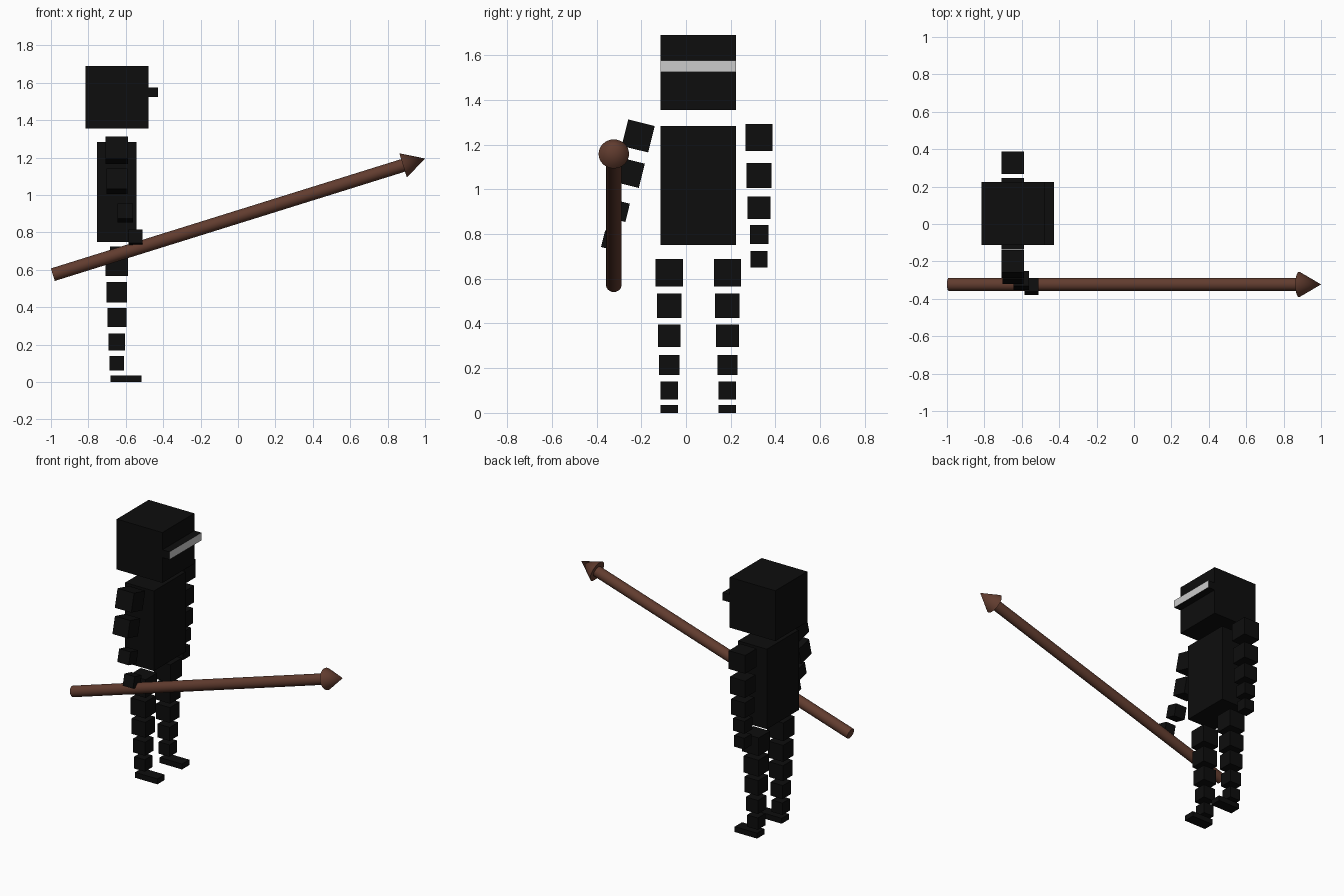
import bpy, math
from mathutils import Vector

if "Cube" in bpy.data.objects:
    bpy.data.objects.remove(bpy.data.objects["Cube"])


def material(name, rgb):
    m = bpy.data.materials.new(name)
    m.diffuse_color = (*rgb, 1)
    m.use_nodes = True
    m.node_tree.nodes["Principled BSDF"].inputs["Base Color"].default_value = m.diffuse_color
    return m


BLACK = material("black", (0.004, 0.004, 0.004))
WHITE = material("white", (0.8, 0.8, 0.8))
BROWN = material("brown", (0.12, 0.045, 0.028))
BX = -0.648          # body axis in x
BY = 0.055           # body axis in y


def box(name, center, size, tilt=0.0):
    bpy.ops.mesh.primitive_cube_add(size=1, location=center, rotation=(tilt, 0, 0))
    o = bpy.context.object
    o.name = name
    o.scale = size
    o.data.materials.append(BLACK)
    return o


# head, visor and torso
box("head", (BX, BY, 1.523), (0.337, 0.337, 0.336))
visor = box("visor", (-0.453, BY, 1.55), (0.052, 0.337, 0.052))
visor.data.materials.append(WHITE)
for face in visor.data.polygons:
    if face.normal.x > 0.9:
        face.material_index = 1
box("torso", (BX, BY, 1.017), (0.212, 0.337, 0.534))

# legs: shrinking cubes over a flat foot
for side, s in (("right", -1), ("left", 1)):
    y = BY + s * 0.13
    for i, (z, d) in enumerate(((0.627, 0.121), (0.48, 0.11), (0.345, 0.102),
                                (0.215, 0.09), (0.10, 0.079))):
        box(f"{side}_leg_{i + 1}", (BX, y, z), (d, d, d))
    box(f"{side}_foot", (-0.599, y, 0.018), (0.165, 0.077, 0.036))

# hanging arm
for i, (z, d) in enumerate(((1.232, 0.122), (1.062, 0.112), (0.918, 0.102),
                            (0.798, 0.083), (0.687, 0.075))):
    box(f"left_arm_{i + 1}", (BX, 0.327, z), (d, d, d))

# raised arm reaching out to the spear
for i, (x, y, z, d) in enumerate(((BX, -0.214, 1.239, 0.122),
                                  (BX, -0.252, 1.074, 0.112),
                                  (-0.603, -0.302, 0.905, 0.084),
                                  (-0.548, -0.334, 0.77, 0.076))):
    box(f"right_arm_{i + 1}", (x, y, z), (d, d, d), math.radians(-14))

# spear: round shaft and conical tip along one axis
tail = Vector((-0.99, -0.323, 0.574))
tip = Vector((1.0, -0.323, 1.195))
axis = (tip - tail).normalized()
rot = axis.to_track_quat('Z', 'Y').to_euler()


def turned(name, a, b, r1, r2):
    bpy.ops.mesh.primitive_cone_add(vertices=32, radius1=r1, radius2=r2, depth=(b - a).length,
                                    location=(a + b) / 2, rotation=rot)
    o = bpy.context.object
    o.name = name
    o.data.materials.append(BROWN)
    bpy.ops.object.shade_smooth_by_angle(angle=math.radians(35))


base = tip - axis * 0.123
turned("spear_shaft", tail, base + axis * 0.01, 0.035, 0.035)
turned("spear_tip", base, tip, 0.068, 0.0)
